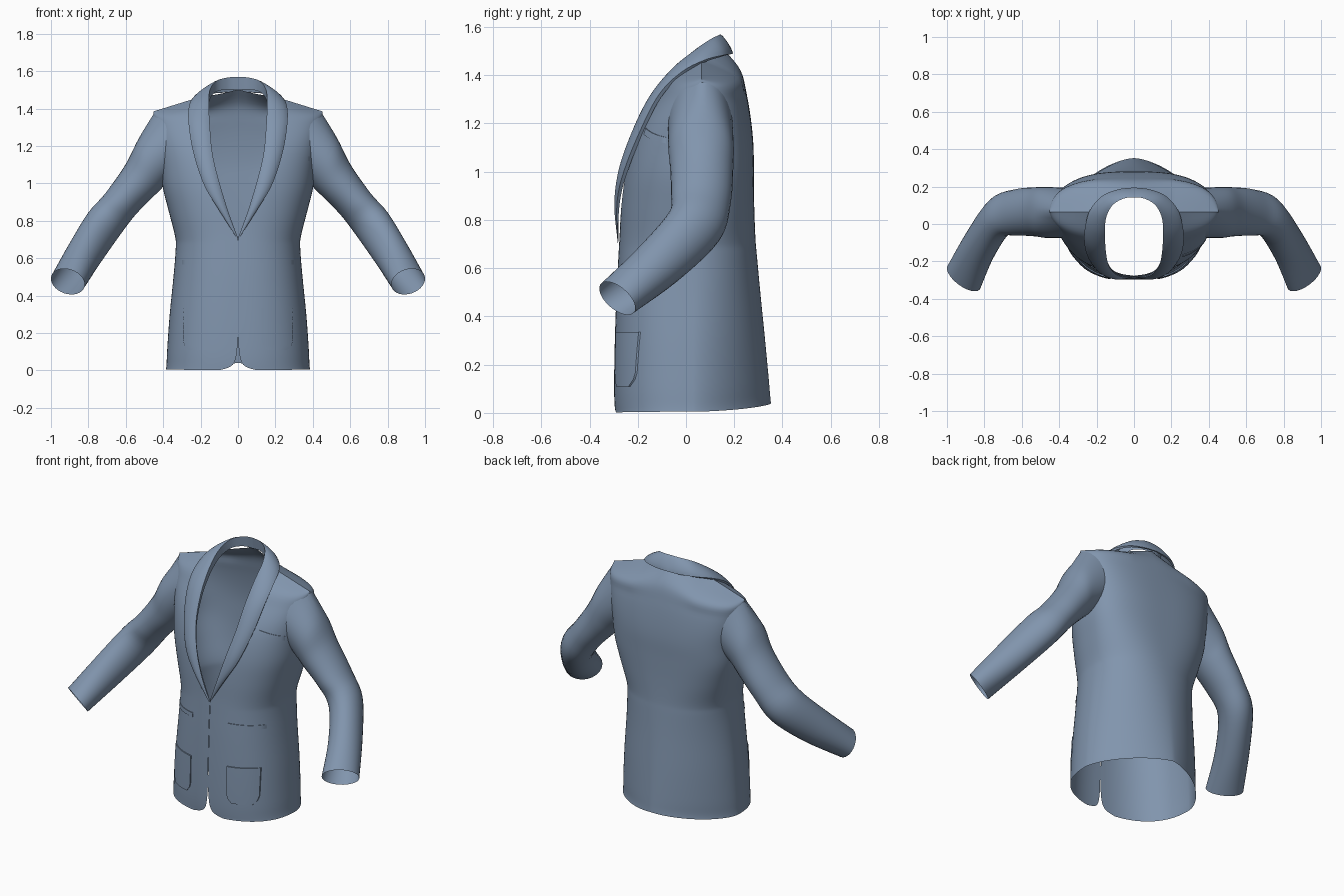
import bpy, bmesh, math
from mathutils import Vector
from mathutils.bvhtree import BVHTree

if "Cube" in bpy.data.objects:
    bpy.data.objects.remove(bpy.data.objects["Cube"])

cloth = bpy.data.materials.new("blue_cloth")
cloth.diffuse_color = (.22, .30, .42, 1)
cloth.use_nodes = True
cloth.node_tree.nodes["Principled BSDF"].inputs["Base Color"].default_value = cloth.diffuse_color


def smooth_rows(rows, k):
    """Catmull-Rom interpolation through rows of numbers or vectors."""
    out = []
    for i in range(len(rows) - 1):
        p0, p1 = rows[max(i - 1, 0)], rows[i]
        p2, p3 = rows[i + 1], rows[min(i + 2, len(rows) - 1)]
        for j in range(k):
            t = j / k
            out.append([0.5 * (2 * b + (c - a) * t + (2 * a - 5 * b + 4 * c - d) * t * t
                               + (3 * b - a - 3 * c + d) * t ** 3)
                        for a, b, c, d in zip(p0, p1, p2, p3)])
    out.append(list(rows[-1]))
    return out


def grid_faces(nr, nc, closed=False):
    cols = nc if closed else nc - 1
    return [(r * nc + c, r * nc + (c + 1) % nc, (r + 1) * nc + (c + 1) % nc, (r + 1) * nc + c)
            for r in range(nr - 1) for c in range(cols)]


def make(name, verts, faces, mirror=True, angle=40):
    me = bpy.data.meshes.new(name)
    me.from_pydata([tuple(v) for v in verts], [], faces)
    bm = bmesh.new()
    bm.from_mesh(me)
    bmesh.ops.delete(bm, geom=[v for v in bm.verts if not v.link_faces], context='VERTS')
    bmesh.ops.remove_doubles(bm, verts=bm.verts, dist=1e-5)
    bm.to_mesh(me)
    bm.free()
    me.materials.append(cloth)
    ob = bpy.data.objects.new(name, me)
    bpy.context.collection.objects.link(ob)
    if mirror:
        m = ob.modifiers.new("mirror", 'MIRROR')
        m.merge_threshold = 0.0005
    bpy.ops.object.select_all(action='DESELECT')
    ob.select_set(True)
    bpy.context.view_layer.objects.active = ob
    bpy.ops.object.shade_smooth_by_angle(angle=math.radians(angle))
    return ob


# Body: half rings from front edge round to centre back
# z side, z front, z back, half width, y side, y front, y back, front edge x, back exponent
body_rows = [
    (0.005, 0.00, 0.04, .385, .03, -.295, .352, .100, 1.6),
    (0.035, 0.03, 0.07, .382, .03, -.296, .349, .028, 1.6),
    (0.12, 0.12, 0.14, .378, .03, -.298, .343, .004, 1.65),
    (0.30, 0.30, 0.30, .365, .03, -.295, .328, .001, 1.75),
    (0.50, 0.50, 0.50, .345, .03, -.288, .308, .001, 1.9),
    (0.65, 0.65, 0.65, .333, .03, -.280, .294, .001, 2.1),
    (0.72, 0.72, 0.72, .337, .03, -.276, .288, .006, 2.2),
    (0.85, 0.85, 0.85, .370, .04, -.270, .283, .060, 2.5),
    (0.98, 0.98, 0.98, .402, .05, -.257, .281, .105, 2.7),
    (1.10, 1.10, 1.10, .415, .05, -.230, .280, .140, 2.8),
    (1.20, 1.20, 1.21, .428, .06, -.190, .270, .155, 2.8),
    (1.29, 1.31, 1.32, .440, .065, -.125, .252, .165, 2.7),
    (1.355, 1.42, 1.42, .450, .07, -.060, .226, .168, 2.5),
    (1.385, 1.525, 1.525, .452, .065, .065, .065, .170, 2.2),
]
N = 28
rings = []
for zs, zf, zb, a, ys, yf, yb, xe, nb in body_rows:
    nf, ring = 2.4, []
    t0 = math.asin((xe / a) ** (nf / 2))
    for i in range(2 * N + 1):
        front = i <= N
        t = t0 + (math.pi / 2 - t0) * i / N if front else math.pi / 2 * (2 - i / N)
        n, yc, zc = (nf, yf, zf) if front else (nb, yb, zb)
        s, c = max(0, math.sin(t)), max(0, math.cos(t))
        x = 0 if i == 2 * N else a * s ** (2 / n)
        ring.append(Vector((x, ys + (yc - ys) * c ** (2 / n), zs + (zc - zs) * (1 - x / a))))
    rings.append(ring)
# the shoulder seam is one shared line, dipping round the back of the neck
for v in rings[-1][N + 1:]:
    f = max(0, 1 - (v.x / .19) ** 2)
    v.y += .095 * f ** .8
    v.z -= .022 * f
rows = smooth_rows(rings, 5)
for r in rows:
    for v in r[:-1]:
        v.x = max(v.x, .001)
verts = [v for r in rows for v in r]
faces = grid_faces(len(rows), 2 * N + 1)
bvh = BVHTree.FromPolygons(verts, faces)


def in_armhole(f):
    c = sum((verts[i] for i in f), Vector()) / 4
    return c.x > .25 and ((c.y - .06) / .115) ** 2 + ((c.z - 1.18) / .17) ** 2 < 1


make("jacket_body", verts, [f for f in faces if not in_armhole(f)])

# Sleeves: centre, upper-outer half axis, fore-aft half axis
sleeve_rows = [
    (.473, .062, 1.103, .058, 0, .137, 0, .136, 0),
    (.530, .065, 1.012, .072, 0, .088, 0, .131, 0),
    (.630, .062, .888, .080, 0, .058, 0, .124, -.015),
    (.722, .035, .775, .080, .015, .060, 0, .108, -.050),
    (.822, -.110, .622, .080, .025, .050, .01, .084, -.065),
    (.910, -.285, .475, .088, .035, .030, .02, .066, -.062),
]
M = 32
angles = [2 * math.pi * j / M for j in range(M)]
# armhole ring lies on the body surface
armhole = []
for w in angles:
    y, z = .06 + .134 * math.sin(w), 1.18 + .197 * math.cos(w)
    hit = bvh.ray_cast(Vector((1, y, z)), Vector((-1, 0, 0)))[0]
    armhole.append(Vector(((hit.x if hit else .44) - .002, y, z)))
srings = [armhole]
for r in sleeve_rows:
    C, U, V = Vector(r[:3]), Vector(r[3:6]), Vector(r[6:9])
    srings.append([C + U * math.cos(w) + V * math.sin(w) for w in angles])
srows = smooth_rows(srings, 5)
make("sleeve", [v for r in srows for v in r], grid_faces(len(srows), M, True), angle=60)

# Shawl collar: fold edge and outer edge, from button point to centre back
collar_rows = [
    (.001, -.280, .71, .004, -.284, .705),
    (.052, -.284, .85, .110, -.286, .87),
    (.098, -.268, 1.0, .185, -.258, 1.0),
    (.135, -.222, 1.15, .240, -.190, 1.17),
    (.150, -.150, 1.3, .264, -.112, 1.32),
    (.155, -.060, 1.42, .262, -.020, 1.412),
    (.150, .030, 1.50, .235, .075, 1.462),
    (.115, .100, 1.548, .170, .150, 1.482),
    (.055, .136, 1.566, .085, .185, 1.487),
    (0, .143, 1.57, 0, .195, 1.49),
]
crows = smooth_rows(collar_rows, 6)
cv, W = [], 9
for i, r in enumerate(crows):
    A, B = Vector(r[:3]), Vector(r[3:])
    p, q = crows[max(i - 1, 0)], crows[min(i + 1, len(crows) - 1)]
    T = Vector(q[:3]) - Vector(p[:3])
    if i == len(crows) - 1:
        T = Vector((-1, 0, 0))
    nrm = (B - A).cross(T).normalized()
    g = i / (len(crows) - 1)
    h = min(.018, (B - A).length * .2) * (1 - .65 * g ** 3)
    # inner stand, rolled face, turned-under outer edge
    cv.append(A + Vector((.004 if A.x > .01 else 0, .010 * g, -.07 * g)) - nrm * h * .4)
    for k in range(W):
        w = k / (W - 1)
        cv.append(A.lerp(B, w) + nrm * h * math.sin(math.pi * w) ** .7)
    cv.append(B - nrm * h * .9 - (B - A) * .04)
    if i == len(crows) - 1:
        for v in cv[-(W + 2):]:
            v.x = 0
make("shawl_collar", cv, grid_faces(len(crows), W + 2))


# Pockets laid on the front of the body
def patch(name, x0, x1, z0, z1, lift, slope=0, corner=0, mirror=True):
    nx, nz, pv = 13, 11, []
    for r in range(nz):
        for c in range(nx):
            u = min(1, max(0, (c - 1) / (nx - 3)))
            v = min(1, max(0, (r - 1) / (nz - 3)))
            edge = r in (0, nz - 1) or c in (0, nx - 1)
            pull = corner * max(0, 1 - v * 4) ** 2
            x = x0 + pull + (x1 - x0 - 2 * pull) * u
            z = z0 + (z1 - z0) * v + slope * (x - x0)
            hit = bvh.ray_cast(Vector((x, -1, z)), Vector((0, 1, 0)))[0]
            pv.append(hit + Vector((0, -.0005 if edge else -lift, 0)))
    make(name, pv, grid_faces(nz, nx), mirror)


patch("patch_pocket", .125, .295, .11, .335, .008, corner=.03)
patch("pocket_flap", .12, .30, .575, .60, .005, slope=-.05)
patch("breast_pocket_welt", .26, .385, 1.155, 1.18, .004, slope=-.3, mirror=False)
